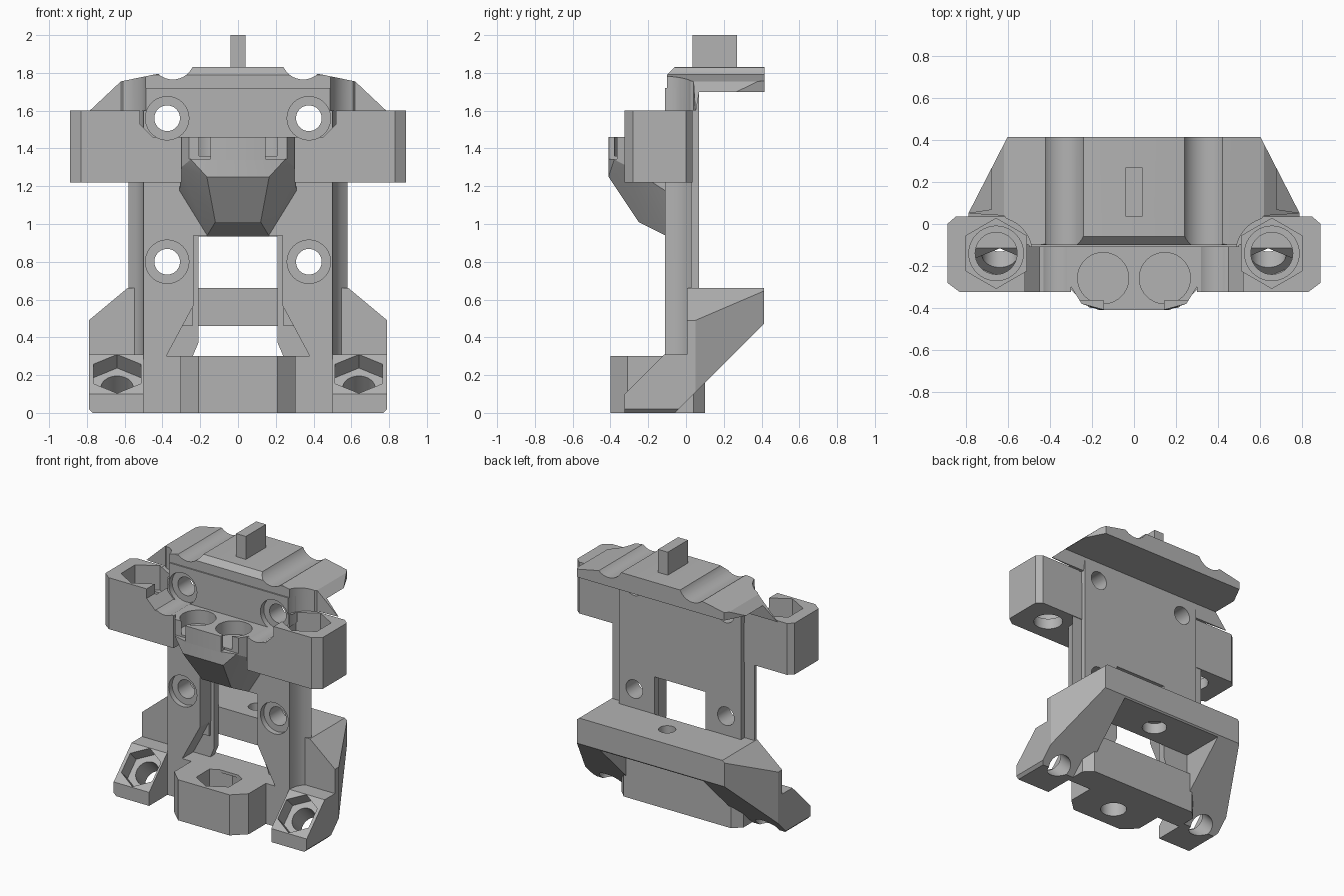
import bpy, bmesh, math
from mathutils import Vector, Matrix

if "Cube" in bpy.data.objects:
    bpy.data.objects.remove(bpy.data.objects["Cube"], do_unlink=True)

GREY = bpy.data.materials.new("plain grey")
GREY.use_nodes = True
GREY.diffuse_color = (0.45, 0.45, 0.45, 1)
GREY.node_tree.nodes["Principled BSDF"].inputs["Base Color"].default_value = GREY.diffuse_color
parts = []


def finish(name, bm):
    bmesh.ops.recalc_face_normals(bm, faces=bm.faces)
    mesh = bpy.data.meshes.new(name)
    bm.to_mesh(mesh)
    bm.free()
    mesh.materials.append(GREY)
    ob = bpy.data.objects.new(name, mesh)
    bpy.context.collection.objects.link(ob)
    return ob


def prism(name, pts, axis, a, b):
    """Extrude a profile along an axis: x takes (y,z), y takes (x,z), z takes (x,y)."""
    place = {"x": lambda p, t: (t, p[0], p[1]),
             "y": lambda p, t: (p[0], t, p[1]),
             "z": lambda p, t: (p[0], p[1], t)}[axis]
    bm = bmesh.new()
    face = bm.faces.new([bm.verts.new(place(p, a)) for p in pts])
    ext = bmesh.ops.extrude_face_region(bm, geom=[face])["geom"]
    move = Vector(place((0, 0), b - a))
    bmesh.ops.translate(bm, vec=move, verts=[v for v in ext if isinstance(v, bmesh.types.BMVert)])
    return finish(name, bm)


def box(name, x, y, z):
    return prism(name, [(x[0], y[0]), (x[1], y[0]), (x[1], y[1]), (x[0], y[1])], "z", *z)


def both(half):
    """Complete a half profile by reflecting it in x."""
    return half + [(-x, v) for x, v in reversed(half)]


def rod(start, end, radius, sides=40):
    """Round or hexagonal cutter between two points."""
    a, b = Vector(start), Vector(end)
    d = b - a
    bm = bmesh.new()
    turn = d.to_track_quat("Z", "Y").to_matrix().to_4x4()
    spin = Matrix.Rotation(math.pi / 6 if sides == 6 else 0, 4, "Z")
    bmesh.ops.create_cone(bm, cap_ends=True, segments=sides, radius1=radius, radius2=radius,
                          depth=d.length, matrix=Matrix.Translation((a + b) / 2) @ turn @ spin)
    # a hexagon always keeps one corner pointing along its local y
    if sides == 6:
        up = turn.to_3x3() @ Vector((0, 1, 0))
        far = max((v.co - (a + b) / 2).dot(up) for v in bm.verts)
        if far < radius * 0.95:
            bmesh.ops.rotate(bm, verts=bm.verts, cent=(a + b) / 2,
                             matrix=Matrix.Rotation(math.pi / 6, 3, d.normalized()))
    return finish("cutter", bm)


def combine(targets, tools, mode="DIFFERENCE"):
    for ob in targets:
        for tool in tools:
            mod = ob.modifiers.new("bool", "BOOLEAN")
            mod.operation, mod.solver, mod.object = mode, "EXACT", tool
        bpy.context.view_layer.update()
        graph = bpy.context.evaluated_depsgraph_get()
        mesh = bpy.data.meshes.new_from_object(ob.evaluated_get(graph))
        ob.modifiers.clear()
        ob.data = mesh
    for tool in tools:
        bpy.data.objects.remove(tool, do_unlink=True)


# Upright plate with concave flanks and a flared window
plate = prism("back_plate", both([(0.5, 0.07), (0.5, 0.03), (0.58, 0.03), (0.54, 0.0),
                                  (0.51, -0.05), (0.5, -0.11)]), "z", 0.28, 1.72)
window = prism("cutter", both([(0.235, 0.94), (0.235, 0.57), (0.38, 0.30)]), "y", -0.3, 0.02)
window_back = prism("cutter", both([(0.21, 0.935), (0.21, 0.37), (0.24, 0.30)]), "y", -0.1, 0.3)
combine([plate], [window, window_back])

# Top cap: front outline trimmed by side and plan outlines
cap = prism("top_cap", both([(0.24, 1.83), (0.45, 1.79), (0.62, 1.755), (0.785, 1.6)]), "y", -0.3, 0.6)
cap_side = prism("cutter", [(-0.1, 1.55), (-0.1, 1.79), (-0.06, 1.83), (-0.06, 1.9), (0.415, 1.9),
                            (0.415, 1.70), (0.07, 1.70), (0.045, 1.55)], "x", -1, 1)
cap_plan = prism("cutter", both([(0.6, 0.42), (0.79, 0.05), (0.62, 0.04), (0.5, -0.11)]), "z", 1.5, 2)
combine([cap], [cap_side, cap_plan], "INTERSECT")
combine([cap], [rod((s * 0.345, -0.5, 1.88), (s * 0.345, 0.8, 1.88), 0.115) for s in (-1, 1)])
tab = box("top_tab", (-0.04, 0.04), (0.035, 0.27), (1.8, 2.0))

# Side cups with hexagonal pockets
cups = []
for s, side in ((1, "left"), (-1, "right")):
    cup = prism(side + "_cup", [(s * x, y) for x, y in [
        (0.3, -0.325), (0.83, -0.325), (0.89, -0.28), (0.89, 0.0), (0.85, 0.035), (0.3, 0.035)]],
        "z", 1.22, 1.6)
    shoulder = prism("cutter", [(s * x, z) for x, z in [
        (0.2, 1.46), (0.45, 1.46), (0.52, 1.53), (0.52, 1.7), (0.2, 1.7)]], "y", -0.5, 0.2)
    combine([cup], [shoulder])
    cx, cy = s * 0.657, -0.14
    combine([cup, plate, cap], [rod((cx, cy, 1.42), (cx, cy, 1.66), 0.167, 6),
                                rod((cx, cy, 1.30), (cx, cy, 1.45), 0.13),
                                rod((cx, cy, 1.1), (cx, cy, 1.4), 0.1)])
    combine([cap, plate], [rod((cx, cy, 1.6), (cx, cy, 1.95), 0.172)])
    cups.append(cup)

# Twin socket tray and its faceted support
tray_plan = both([(0.3, -0.08), (0.3, -0.3), (0.25, -0.38), (0.14, -0.41)])
tray = prism("socket_tray", tray_plan, "z", 1.34, 1.46)
for s in (-1, 1):
    lo, hi = sorted((s * 0.145, s * 0.27))
    combine([tray], [rod((s * 0.147, -0.258, 1.36), (s * 0.147, -0.258, 1.6), 0.122),
                     box("cutter", (lo, hi), (-0.5, -0.365), (1.345, 1.6))])
bm = bmesh.new()
corners = [(x, y, 1.342) for x, y in tray_plan]
for s in (-1, 1):
    corners += [(s * 0.165, -0.41, 1.25), (s * 0.12, -0.25, 1.01), (s * 0.165, -0.1, 0.935),
                (s * 0.31, -0.1, 1.17), (s * 0.3, -0.3, 1.3)]
hull = bmesh.ops.convex_hull(bm, input=[bm.verts.new(c) for c in corners])
loose = {v for v in hull["geom_interior"] if isinstance(v, bmesh.types.BMVert)}
bmesh.ops.delete(bm, geom=list(loose), context="VERTS")
support = finish("tray_support", bm)

# Plate screw holes, counterbored from the front
for s in (-1, 1):
    for z in (0.80, 1.56):
        combine([plate, cap] + cups, [rod((s * 0.375, -0.6, z), (s * 0.375, -0.07, z), 0.115),
                                      rod((s * 0.375, -0.2, z), (s * 0.375, 0.3, z), 0.068)])

# Lower frame: wings, feet and rear bar from one side outline
frame = prism("lower_frame", [(-0.325, 0), (-0.325, 0.10), (-0.115, 0.31), (0.005, 0.31),
                              (0.005, 0.66), (0.412, 0.66), (0.412, 0.47), (-0.06, 0)], "x", -0.79, 0.79)
frame_front = prism("cutter", both([(0.58, 0.665), (0.79, 0.49), (0.79, 0.02), (0.77, 0)]), "y", -1, 1)
frame_plan = prism("cutter", both([(0.6, 0.42), (0.79, 0.05), (0.79, -0.4)]), "z", -0.1, 1)
combine([frame], [frame_front, frame_plan], "INTERSECT")
hollow = prism("cutter", [(-0.005, 0.2), (-0.005, 0.46), (0.6, 0.46), (0.6, -0.1), (-0.1, -0.1)],
               "x", -0.42, 0.42)
gap = box("cutter", (-0.5, 0.5), (-0.6, 0.004), (-0.1, 0.7))
upper_gap = box("cutter", (-0.24, 0.24), (-0.1, 0.071), (0.3, 0.9))
bar_hole = rod((0, 0.22, 0.3), (0, 0.22, 0.8), 0.058)
bar_recess = rod((0, 0.22, 0.3), (0, 0.22, 0.54), 0.085)
combine([frame], [hollow, gap, upper_gap, bar_hole, bar_recess])

# Slanted hexagonal pockets in the feet
for s in (-1, 1):
    def along(t):
        return (s * 0.64, -0.217 + t, 0.205 - t)
    combine([frame], [rod(along(-0.2), along(0.07), 0.145, 6), rod(along(0), along(0.5), 0.085)])

# Base floor and front bumper with a nut pocket
floor = prism("base_floor", both([(0.5, -0.11), (0.5, 0.04), (0.44, 0.1)]), "z", 0, 0.3)
bumper = prism("front_bumper", both([(0.305, -0.1), (0.305, -0.31), (0.21, -0.4)]), "z", 0, 0.3)
combine([floor, bumper], [rod((0, -0.22, 0.12), (0, -0.22, 0.5), 0.155, 6),
                          rod((0, -0.22, -0.2), (0, -0.22, 0.3), 0.09)])

# Flat faces with smooth bores
parts = [plate, cap, tab, tray, support, frame, floor, bumper] + cups
bpy.ops.object.select_all(action="DESELECT")
for ob in parts:
    ob.select_set(True)
bpy.context.view_layer.objects.active = plate
bpy.ops.object.shade_smooth_by_angle(angle=math.radians(25))
